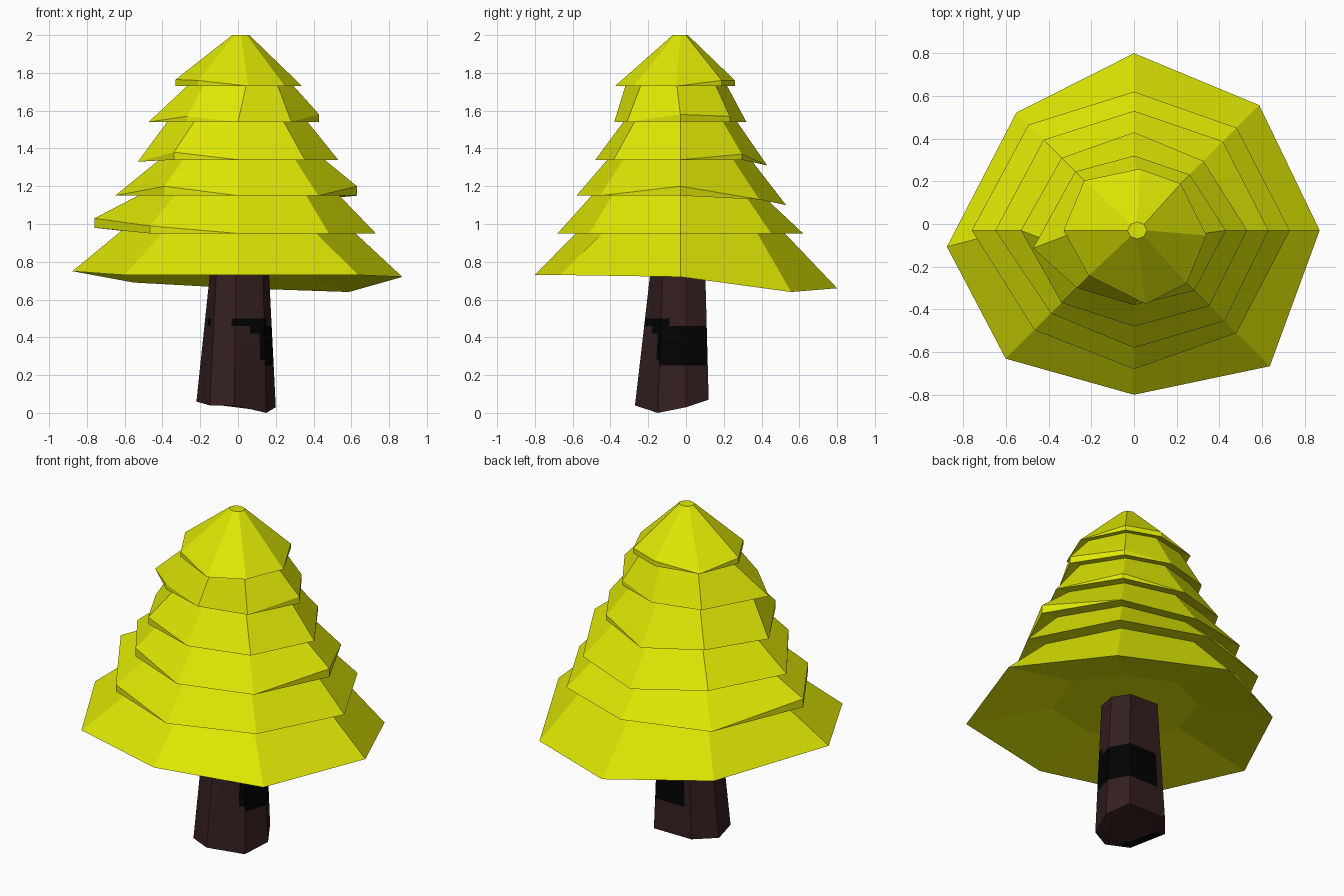
import bpy, bmesh, math
from mathutils import Vector

if "Cube" in bpy.data.objects:
    bpy.data.objects.remove(bpy.data.objects["Cube"])


def material(name, rgb):
    m = bpy.data.materials.new(name)
    m.diffuse_color = (*rgb, 1)
    m.use_nodes = True
    m.node_tree.nodes["Principled BSDF"].inputs["Base Color"].default_value = m.diffuse_color
    return m


leaf = material("yellow green leaves", (0.74, 0.81, 0.001))
bark = material("dark brown bark", (0.036, 0.014, 0.014))
char = material("black bark", (0.0005, 0.0005, 0.0005))


def finish(bm, name, mats):
    bmesh.ops.remove_doubles(bm, verts=bm.verts, dist=0.0005)
    bmesh.ops.recalc_face_normals(bm, faces=bm.faces)
    me = bpy.data.meshes.new(name)
    bm.to_mesh(me)
    bm.free()
    ob = bpy.data.objects.new(name, me)
    bpy.context.collection.objects.link(ob)
    for m in mats:
        me.materials.append(m)
    return ob


def loft(bm, rings):
    """Skin closed rings of points and cap both ends; coincident corners become triangles."""
    vs = [[bm.verts.new(p) for p in r] for r in rings]
    n = len(vs[0])
    for a, b in zip(vs, vs[1:]):
        for i in range(n):
            j = (i + 1) % n
            quad = []
            for v in (a[i], a[j], b[j], b[i]):
                if all((v.co - q.co).length > 0.0005 for q in quad):
                    quad.append(v)
            if len(quad) > 2:
                bm.faces.new(quad)
    bm.faces.new(vs[0])
    bm.faces.new(vs[-1])


# Canopy tiers, bottom to top: rim height and eight radii counter-clockwise from +x
TIERS = [
    (0.73, [0.87, 0.83, 0.83, 0.78, 0.88, 0.85, 0.77, 0.90]),
    (0.95, [0.73, 0.68, 0.65, 0.70, 0.76, 0.66, 0.65, 0.68]),
    (1.15, [0.63, 0.59, 0.56, 0.60, 0.65, 0.55, 0.55, 0.60]),
    (1.34, [0.53, 0.46, 0.46, 0.48, 0.53, 0.48, 0.45, 0.50]),
    (1.54, [0.43, 0.37, 0.35, 0.39, 0.48, 0.38, 0.35, 0.40]),
    (1.73, [0.34, 0.31, 0.29, 0.33, 0.33, 0.30, 0.35, 0.35]),
]
# Irregularities by (tier, corner): rim height shift, rim lip thickness, turn in degrees
DROOP = {(0, 1): -0.09, (0, 2): -0.07, (0, 3): -0.04, (0, 4): 0.02, (0, 0): -0.01,
         (1, 4): 0.03, (2, 2): -0.05, (2, 1): -0.02, (3, 2): -0.03, (3, 4): -0.01}
LIP = {(1, 4): 0.05, (1, 5): 0.04, (2, 0): 0.05, (2, 5): 0.05, (3, 1): 0.03, (3, 5): 0.04,
       (4, 0): 0.04, (4, 1): 0.03, (4, 5): 0.03, (5, 1): 0.03, (5, 4): 0.035,
       (5, 5): 0.03, (5, 2): 0.03}
TURN = {(0, 4): 5, (4, 4): 10, (5, 0): -4, (5, 2): -5, (5, 6): 9}


def rim(t, scale=1.0, dz=0.0, lip=False):
    z, radii = TIERS[t]
    pts = []
    for i, r in enumerate(radii):
        a = math.radians(45 * i + TURN.get((t, i), 0))
        h = z + dz + DROOP.get((t, i), 0) * scale + (LIP.get((t, i), 0) if lip else 0)
        s = scale - (0.06 if scale < 1 and i == 4 else 0)
        pts.append(Vector((r * s * math.cos(a), r * s * math.sin(a) - 0.03, h)))
    return pts


# Recessed underside, then each tier's recess, rim and lip, closed by a small flat tip
rings = [rim(0, 0.48, 0.075)]
for t in range(6):
    if t:
        rings.append(rim(t, 0.83, 0.015))
    rings.append(rim(t))
    rings.append(rim(t, lip=True))
rings.append([Vector((0.015 + 0.045 * math.cos(math.pi / 4 * i),
                      -0.03 + 0.04 * math.sin(math.pi / 4 * i), 2.0)) for i in range(8)])
bm = bmesh.new()
loft(bm, rings)
finish(bm, "canopy", [leaf])

# Trunk: uneven seven-sided foot tapering upwards, sides cut finely for the black patches
foot = [Vector(p) for p in ((0.15, -0.15, 0.0), (0.2, 0.0, 0.03), (0.13, 0.12, 0.07),
                            (-0.12, 0.12, 0.07), (-0.22, 0.0, 0.06), (-0.15, -0.21, 0.04),
                            (-0.02, -0.27, 0.04))]
head = [Vector(p) for p in ((0.13, -0.12, 0.82), (0.16, 0.0, 0.82), (0.11, 0.1, 0.82),
                            (-0.08, 0.1, 0.82), (-0.14, 0.0, 0.82), (-0.11, -0.14, 0.82),
                            (-0.01, -0.18, 0.82))]


def subdivided(ring, n=6):
    m = len(ring)
    return [ring[i].lerp(ring[(i + 1) % m], k / n) for i in range(m) for k in range(n)]


lo, hi = subdivided(foot), subdivided(head)
mid = sum(lo, Vector()) / len(lo)
trunk_rings = [[p.lerp(mid, 0.3) for p in lo], lo]
for z in (0.25, 0.28, 0.36, 0.42, 0.46, 0.50):
    trunk_rings.append([a.lerp(b, (z - a.z) / (b.z - a.z)) for a, b in zip(lo, hi)])
trunk_rings.append(hi)
bm = bmesh.new()
loft(bm, trunk_rings)
for f in bm.faces:
    c = f.calc_center_median()
    z = c.z
    patches = (
        0.25 < z < 0.46 and (c.x > 0.145 or (c.y > 0.07 and c.x > -0.06)),   # side band
        0.28 < z < 0.46 and c.x > 0.12,
        0.46 < z < 0.50 and c.y < -0.09 and c.x > -0.03,                     # front streak
        0.42 < z < 0.46 and c.y < -0.09 and c.x > 0.06,
        0.46 < z < 0.50 and c.x < -0.14 and c.y < -0.05,                     # left spot
        z < 0.08 and c.x < -0.1 and -0.2 < c.y < 0.0,                        # foot edge
    )
    f.material_index = 1 if len(f.verts) == 4 and any(patches) else 0
finish(bm, "trunk", [bark, char])
